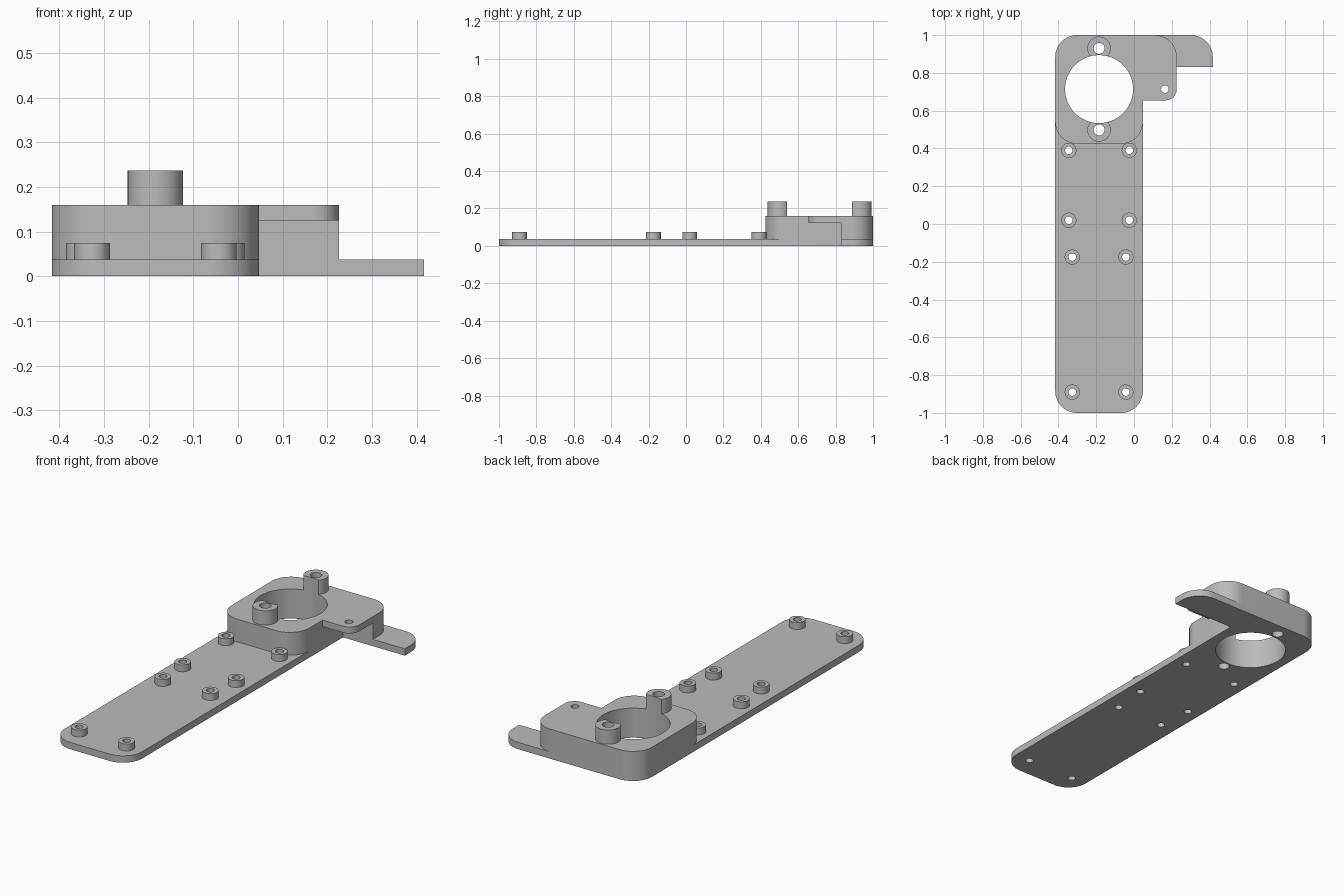
import bpy, bmesh, math
from mathutils import Vector

if "Cube" in bpy.data.objects:
    bpy.data.objects.remove(bpy.data.objects["Cube"])

# Material
grey = bpy.data.materials.new("plain grey")
grey.use_nodes = True
colour = (0.5, 0.5, 0.5, 1)
grey.diffuse_color = colour
grey.node_tree.nodes["Principled BSDF"].inputs["Base Color"].default_value = colour

# Key dimensions
LEFT, RIGHT, WING, TAB = -0.417, 0.047, 0.226, 0.417
PLATE, SHELF, TOP = 0.037, 0.125, 0.16
STEP = 0.83
R = 0.115
MID = (LEFT + RIGHT) / 2


def outline(corners, steps=16):
    """Round each right-angled (x, y, radius) corner."""
    pts = []
    for i, (x, y, r) in enumerate(corners):
        p = Vector((x, y))
        if r == 0:
            pts.append(p)
            continue
        a = (Vector(corners[i - 1][:2]) - p).normalized()
        b = (Vector(corners[(i + 1) % len(corners)][:2]) - p).normalized()
        centre = p + r * (a + b)
        for k in range(steps + 1):
            t = math.pi / 2 * k / steps
            pts.append(centre - r * (b * math.cos(t) + a * math.sin(t)))
    return pts


def circle(x, y, r, n=48):
    return [Vector((x + r * math.cos(math.tau * k / n),
                    y + r * math.sin(math.tau * k / n))) for k in range(n)]


def prism(name, outlines, z0, z1):
    bm = bmesh.new()
    for pts in outlines:
        face = bm.faces.new([bm.verts.new((p.x, p.y, z0)) for p in pts])
        ext = bmesh.ops.extrude_face_region(bm, geom=[face], use_keep_orig=True)
        verts = [g for g in ext["geom"] if isinstance(g, bmesh.types.BMVert)]
        bmesh.ops.translate(bm, verts=verts, vec=(0, 0, z1 - z0))
    bmesh.ops.recalc_face_normals(bm, faces=bm.faces)
    mesh = bpy.data.meshes.new(name)
    bm.to_mesh(mesh)
    bm.free()
    mesh.materials.append(grey)
    obj = bpy.data.objects.new(name, mesh)
    bpy.context.collection.objects.link(obj)
    return obj


def boolean(obj, other, operation):
    mod = obj.modifiers.new(operation.lower(), "BOOLEAN")
    mod.operation, mod.object, mod.solver = operation, other, "EXACT"
    bpy.ops.object.select_all(action="DESELECT")
    bpy.context.view_layer.objects.active = obj
    obj.select_set(True)
    bpy.ops.object.modifier_apply(modifier=mod.name)


# Base plate with side tab
body = prism("mounting_plate", [outline([
    (LEFT, -1, R), (RIGHT, -1, R), (RIGHT, STEP, 0), (TAB, STEP, 0),
    (TAB, 1, R), (LEFT, 1, R)])], 0, PLATE)

# Raised block with the wall that carries the shelf
block = prism("raised_block", [outline([
    (LEFT, 0.425, R), (RIGHT, 0.425, R), (RIGHT, STEP, 0), (WING, STEP, 0),
    (WING, 1, R), (LEFT, 1, R)])], PLATE, SHELF)

# Top of the block with the overhanging shelf
cap = prism("block_top", [outline([
    (LEFT, 0.425, R), (RIGHT, 0.425, R), (RIGHT, 0.655, 0), (WING, 0.655, 0.058),
    (WING, 1, R), (LEFT, 1, R)])], SHELF, TOP)

# Hole and standoff positions
bore = (MID, 0.714)
tall = [(MID, 0.714 + s * 0.216) for s in (-1, 1)]
short = [(MID + s * half, y)
         for half, y in ((0.16, 0.39), (0.16, 0.02), (0.142, -0.175), (0.142, -0.89))
         for s in (-1, 1)]

tall_posts = prism("tall_standoffs", [circle(x, y, 0.062) for x, y in tall], TOP, 0.237)
short_posts = prism("short_standoffs", [circle(x, y, 0.04) for x, y in short], PLATE, 0.074)

# Through holes
cutter = prism("hole_cutter",
               [circle(*bore, 0.18, 96), circle(0.164, 0.714, 0.02)]
               + [circle(x, y, 0.029) for x, y in tall]
               + [circle(x, y, 0.02) for x, y in short], -0.1, 0.4)
cutter.hide_render = True

for part in (body, block, cap, tall_posts, short_posts):
    boolean(part, cutter, "DIFFERENCE")
    bpy.ops.object.shade_smooth_by_angle(angle=math.radians(30))

bpy.data.objects.remove(cutter)
